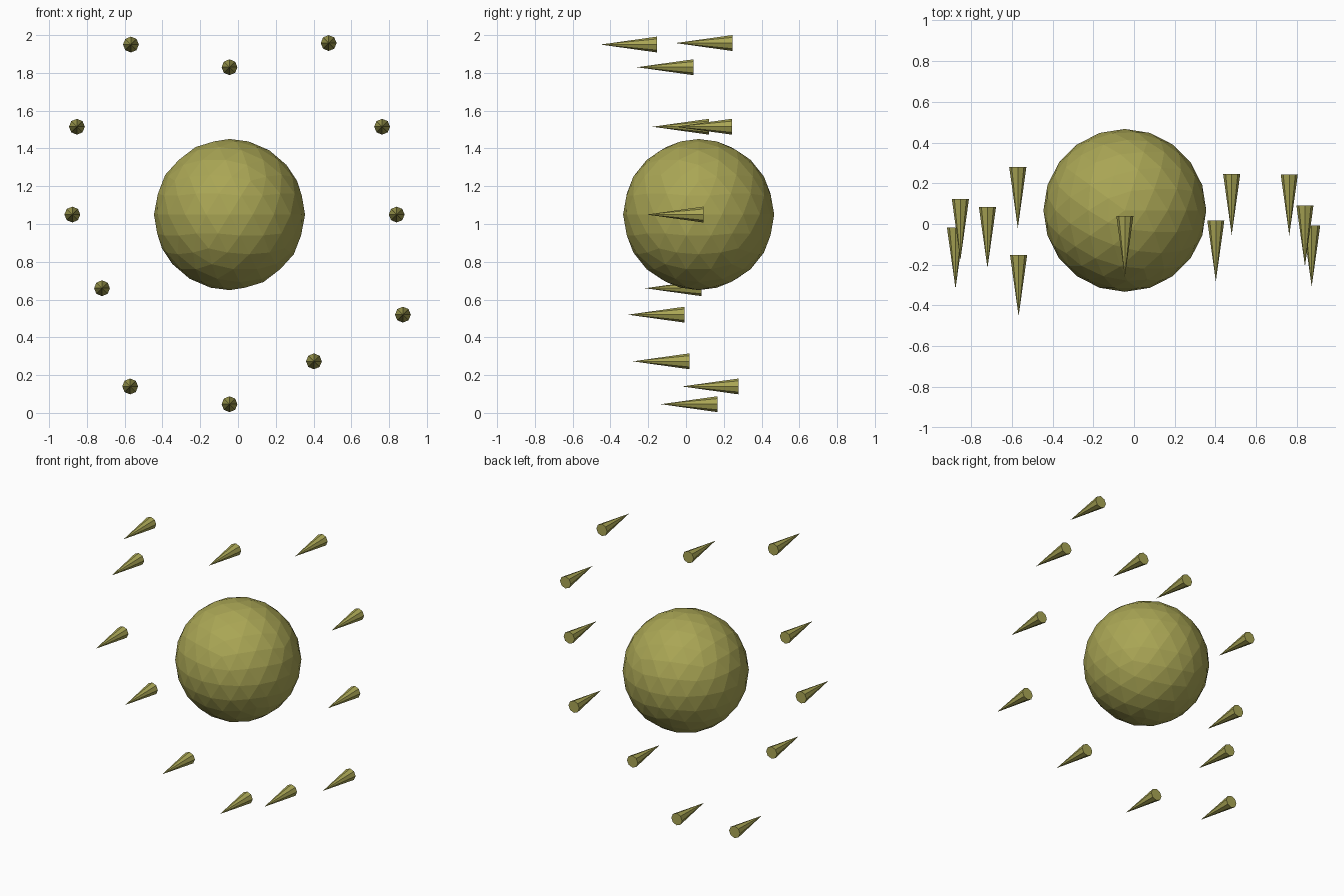
import bpy
from math import radians

if "Cube" in bpy.data.objects:
    bpy.data.objects.remove(bpy.data.objects["Cube"])

olive = bpy.data.materials.new("olive")
olive.diffuse_color = (0.40, 0.38, 0.09, 1)
olive.use_nodes = True
olive.node_tree.nodes["Principled BSDF"].inputs["Base Color"].default_value = olive.diffuse_color

RADIUS, LENGTH = 0.042, 0.30

# central faceted ball
bpy.ops.mesh.primitive_ico_sphere_add(subdivisions=3, radius=0.4, location=(-0.045, 0.067, 1.05))
ball = bpy.context.object
ball.name = "ball"
ball.data.materials.append(olive)


def spike(index, x, base_y, z):
    """Cone with its base at base_y and its tip pointing forward (-y)."""
    bpy.ops.mesh.primitive_cone_add(
        vertices=8, radius1=RADIUS, radius2=0, depth=LENGTH,
        location=(x, base_y - LENGTH / 2, z), rotation=(radians(90), 0, 0))
    cone = bpy.context.object
    cone.name = f"spike_{index}"
    cone.data.materials.append(olive)


# ring of loose spikes around the ball: x, back end y, z
spikes = [
    (-0.045, 0.04, 1.83),
    (0.48, 0.245, 1.958),
    (0.763, 0.243, 1.515),
    (0.84, 0.092, 1.05),
    (0.873, -0.008, 0.52),
    (0.402, 0.018, 0.273),
    (-0.045, 0.167, 0.046),
    (-0.571, 0.279, 0.14),
    (-0.72, 0.083, 0.66),
    (-0.877, -0.018, 1.05),
    (-0.853, 0.122, 1.515),
    (-0.567, -0.153, 1.95),
]
for i, (x, y, z) in enumerate(spikes, 1):
    spike(i, x, y, z)
